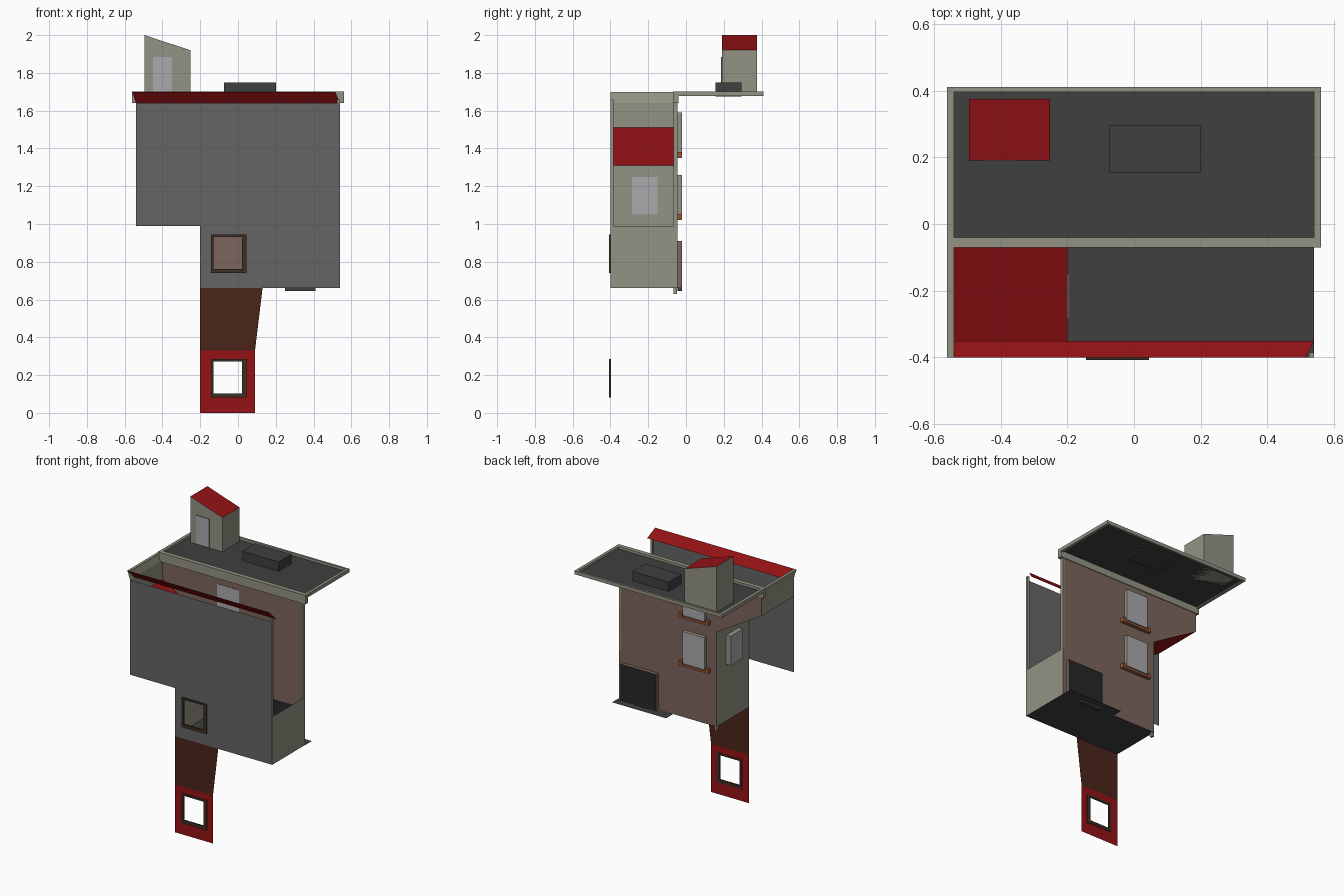
import bpy, bmesh

if "Cube" in bpy.data.objects:
    bpy.data.objects.remove(bpy.data.objects["Cube"])


def material(name, r, g, b):
    m = bpy.data.materials.new(name)
    m.diffuse_color = (r, g, b, 1)
    m.use_nodes = True
    m.node_tree.nodes["Principled BSDF"].inputs["Base Color"].default_value = m.diffuse_color
    return m


STONE = material("stone", .29, .29, .23)
GREY = material("grey_render", .13, .13, .13)
PINK = material("pink_render", .2, .13, .11)
RED = material("red_paint", .3, .006, .008)
BROWN = material("brown", .07, .018, .01)
DARK = material("dark_felt", .05, .05, .05)
FRAME = material("dark_wood", .045, .028, .018)
GLASS = material("glass", .4, .4, .42)
TERRA = material("terracotta", .3, .1, .04)
BLACK = material("black", .02, .02, .02)


def finish(name, bm, mats):
    me = bpy.data.meshes.new(name)
    bm.to_mesh(me)
    bm.free()
    for m in mats:
        me.materials.append(m)
    ob = bpy.data.objects.new(name, me)
    bpy.context.collection.objects.link(ob)
    return ob


def sheet(name, pts, mat):
    """Single thin panel from corner points."""
    bm = bmesh.new()
    bm.faces.new([bm.verts.new(p) for p in pts])
    return finish(name, bm, [mat])


def pierced(name, y, outline, mat, hole):
    """Upright panel in the xz plane with a rectangular opening."""
    x0, x1, z0, z1 = hole
    bm = bmesh.new()
    edges = []
    for loop in (outline, [(x0, z0), (x1, z0), (x1, z1), (x0, z1)]):
        vs = [bm.verts.new((x, y, z)) for x, z in loop]
        edges += [bm.edges.new((vs[i - 1], vs[i])) for i in range(len(vs))]
    bmesh.ops.triangle_fill(bm, use_beauty=True, edges=edges, normal=(0, -1, 0))
    bmesh.ops.dissolve_limit(bm, angle_limit=.01, verts=bm.verts, edges=bm.edges)
    return finish(name, bm, [mat])


def box(name, x, y, z, mat, face=None, face_mat=None):
    """Box from ranges; faces along direction 'face' get a second material."""
    bm = bmesh.new()
    bmesh.ops.create_cube(bm, size=1)
    for v in bm.verts:
        v.co = [r[0] if c < 0 else r[1] for c, r in zip(v.co, (x, y, z))]
    bm.normal_update()
    mats = [mat]
    if face is not None:
        mats.append(face_mat)
        for f in bm.faces:
            if abs(f.normal[face]) > .9:
                f.material_index = 1
    return finish(name, bm, mats)


FY, BY = -.40, -.045     # front and back wall planes

# Front wall and hanging panel, each with a framed opening
openings = [(-.13, .022, .762, .932), (-.13, .022, .103, .272)]
pierced("front_wall", FY, [(-.54, .99), (-.2, .99), (-.2, .66), (.54, .66),
                           (.54, 1.64), (-.54, 1.64)], GREY, openings[0])
sheet("hanging_brown_panel", [(-.2, FY, .33), (.09, FY, .33), (.13, FY, .66), (-.2, FY, .66)], BROWN)
pierced("hanging_red_panel", FY, [(-.2, 0), (.09, 0), (.09, .33), (-.2, .33)], RED, openings[1])
for x0, x1, z0, z1 in openings:
    a, b, c, d = x0 - .014, x1 + .023, z0 - .022, z1 + .012
    for x, z in (((a, x0), (c, d)), ((x1, b), (c, d)), ((x0, x1), (c, z0)), ((x0, x1), (z1, d))):
        box("front_window_frame", x, (FY - .008, FY + .004), z, FRAME)

# Red coping leaning back behind the front wall
sheet("front_coping", [(-.56, FY, 1.70), (.515, FY, 1.70), (.54, -.35, 1.64), (-.54, -.35, 1.64)], RED)

# Back wall, floor, side walls and sloped underside
sheet("back_wall", [(x, BY, z) for x, z in ((-.54, 1.68), (-.54, 1.51), (-.2, 1.31),
                                            (-.2, .66), (.54, .66), (.54, 1.68))], PINK)
sheet("floor", [(-.2, FY, .66), (.54, FY, .66), (.54, BY, .66), (-.2, BY, .66)], DARK)


def side(name, a, b, mat):
    """Panel between front and back walls joining two xz points."""
    sheet(name, [(a[0], FY, a[1]), (a[0], BY, a[1]), (b[0], BY, b[1]), (b[0], FY, b[1])], mat)


side("right_wall", (.54, .66), (.54, .99), STONE)
side("left_wall", (-.2, .66), (-.2, 1.31), STONE)
side("sloped_underside", (-.2, 1.31), (-.54, 1.51), RED)
side("upper_left_wall", (-.54, 1.51), (-.54, 1.64), STONE)
side("left_cornice", (-.54, 1.64), (-.56, 1.70), STONE)
sheet("left_cornice_top", [(-.56, FY, 1.70), (-.54, FY, 1.70), (-.54, BY, 1.70), (-.56, BY, 1.70)], STONE)
for y in ((FY, FY + .015), (BY - .022, BY)):
    box("right_post", (.525, .54), y, (.99, 1.66), STONE)
box("corner_pipe", (-.2, -.185), (-.065, -.047), (.63, .66), STONE)

# Rear windows with terracotta sills
for z0, z1 in ((1.04, 1.26), (1.37, 1.59)):
    box("rear_window", (-.125, .04), (BY - .003, BY + .025), (z0, z1), STONE, 1, GLASS)
    box("window_sill", (-.155, .07), (BY - .02, -.02), (z0 - .02, z0 - .005), TERRA)
    for x in (-.155, .05):
        box("sill_end", (x, x + .02), (BY, -.02), (z0 - .005, z0 + .012), TERRA)

# Side window, rear door, step and ledge
box("side_window", (-.235, -.195), (-.285, -.15), (1.05, 1.25), STONE, 0, GLASS)
box("rear_door", (.24, .51), (BY - .002, BY + .025), (.662, .91), PINK, 1, BLACK)
box("door_step", (.25, .41), (BY, -.02), (.645, .665), DARK)
sheet("rear_ledge", [(.13, BY, .659), (.54, BY, .659), (.54, .03, .659), (.13, .03, .659)], DARK)

# Flat roof: felt, stone rim and deeper front fascia
sheet("roof_felt", [(-.55, -.05, 1.685), (.55, -.05, 1.685), (.55, .4, 1.685), (-.55, .4, 1.685)], DARK)
for x in ((-.56, -.54), (.54, .56)):
    box("roof_rim_side", x, (-.04, .395), (1.678, 1.702), STONE)
box("roof_rim_back", (-.56, .56), (.395, .41), (1.678, 1.702), STONE)
box("roof_fascia", (-.56, .56), (-.07, -.04), (1.64, 1.702), STONE)
box("skylight", (-.075, .2), (.155, .295), (1.675, 1.75), DARK)

# Roof stair house with slanted red top and a door
hut = box("stair_house", (-.495, -.252), (.19, .375), (1.685, 2.0), STONE, 2, RED)
for v in hut.data.vertices:
    if v.co.z > 1.9 and v.co.x > -.3:
        v.co.z = 1.92
for p in hut.data.polygons:
    if p.center.z < 1.75 and p.material_index == 1:
        p.material_index = 0
box("stair_house_door", (-.45, -.35), (.186, .2), (1.69, 1.885), GREY, 1, GLASS)
